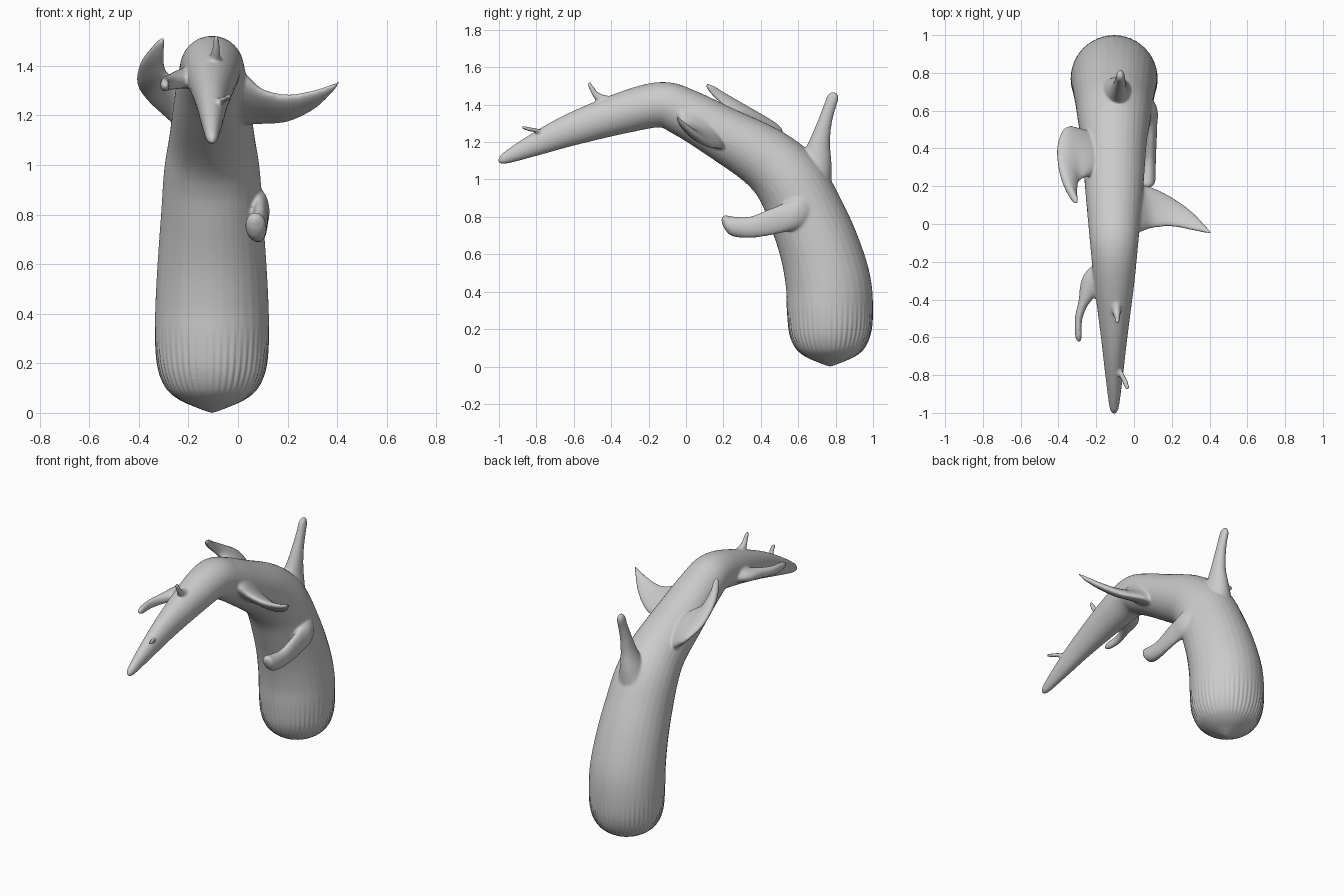
import bpy, bmesh, math
from mathutils import Vector

X0 = -0.105   # trunk centre line in x
RING = 32


def spline(rows, steps):
    """Catmull-Rom through rows of (centre, half chord, thickness) numbers."""
    out = []
    for i in range(len(rows) - 1):
        p = [rows[max(0, min(len(rows) - 1, i + k))] for k in (-1, 0, 1, 2)]
        for s in range(steps):
            t = s / steps
            out.append([0.5 * (2 * b + (c - a) * t + (2 * a - 5 * b + 4 * c - d) * t * t
                               + (3 * b - a - 3 * c + d) * t ** 3) for a, b, c, d in zip(*p)])
    out.append(list(rows[-1]))
    return out


def loft(bm, rows, steps=6):
    """Closed skin of elliptical sections."""
    pts = spline(rows, steps)
    rings = []
    for i, r in enumerate(pts):
        c, h = Vector(r[:3]), Vector(r[3:6])
        tan = Vector(pts[min(i + 1, len(pts) - 1)][:3]) - Vector(pts[max(i - 1, 0)][:3])
        n = h.cross(tan).normalized() * max(r[6], 0.001)
        rings.append([bm.verts.new(c + h * math.cos(a) + n * math.sin(a))
                      for a in (2 * math.pi * k / RING for k in range(RING))])
    for a, b in zip(rings, rings[1:]):
        for k in range(RING):
            j = (k + 1) % RING
            bm.faces.new((a[k], a[j], b[j], b[k]))
    bm.faces.new(rings[0][::-1])
    bm.faces.new(rings[-1])


def tube(rows):       # (x, y, z, half width in x, half thickness)
    return [(x, y, z, w, 0, 0, t) for x, y, z, w, t in rows]


def upright(rows):    # (x, y, z, half height in z, half thickness)
    return [(x, y, z, 0, 0, h, t) for x, y, z, h, t in rows]


def blade(rows):      # (edge A, edge B, half thickness)
    return [(*((Vector(a) + Vector(b)) / 2), *((Vector(b) - Vector(a)) / 2), t) for a, b, t in rows]


bm = bmesh.new()

# bent tapering trunk: y, z, half width, half depth
trunk = [(.77, 0, .004, .004), (.77, .025, .07, .07), (.77, .055, .135, .135),
         (.77, .10, .185, .185), (.77, .18, .218, .218), (.77, .30, .23, .23),
         (.76, .45, .228, .228), (.715, .63, .218, .215), (.645, .81, .205, .203),
         (.56, .98, .193, .19), (.43, 1.11, .172, .17), (.2, 1.245, .155, .145),
         (0, 1.355, .137, .13), (-.13, 1.40, .125, .122), (-.32, 1.362, .106, .112),
         (-.6, 1.272, .07, .088), (-.8, 1.19, .047, .062), (-.95, 1.122, .028, .035),
         (-.99, 1.102, .018, .02), (-1.005, 1.096, .004, .005)]
loft(bm, tube([(X0, *r) for r in trunk]))

# tall spike on the back of the bend
loft(bm, tube([(-.1, .66, .96, .12, .12), (-.09, .695, 1.10, .068, .085), (-.08, .715, 1.2, .045, .056),
               (-.075, .74, 1.3, .033, .039), (-.072, .765, 1.38, .026, .033),
               (-.072, .785, 1.44, .022, .031), (-.072, .79, 1.468, .01, .014)]))

# upswept fin on the right
loft(bm, blade([((-.03, -.06, 1.40), (-.03, .24, 1.17), .09), ((.035, -.04, 1.35), (.035, .205, 1.17), .05),
                ((.1, -.02, 1.30), (.1, .19, 1.172), .033), ((.2, -.012, 1.28), (.2, .14, 1.18), .027),
                ((.3, -.03, 1.297), (.3, .07, 1.225), .02), ((.37, -.045, 1.32), (.37, .0, 1.285), .013),
                ((.408, -.052, 1.338), (.408, -.042, 1.33), .004)]))

# raised curled fin on the left
loft(bm, blade([((-.17, .27, 1.27), (-.17, .46, 1.11), .06), ((-.25, .25, 1.34), (-.27, .50, 1.19), .045),
                ((-.29, .225, 1.37), (-.36, .515, 1.265), .03), ((-.30, .19, 1.41), (-.405, .42, 1.33), .026),
                ((-.30, .14, 1.46), (-.395, .28, 1.41), .023), ((-.298, .115, 1.495), (-.345, .165, 1.48), .02),
                ((-.302, .108, 1.515), (-.312, .12, 1.512), .006)]))

# forward-reaching limb low on the right
loft(bm, upright([(-.02, .68, .84, .13, .08), (.065, .60, .825, .095, .06), (.088, .52, .795, .078, .035),
                  (.09, .44, .77, .07, .03), (.083, .34, .745, .057, .033), (.073, .25, .75, .053, .042),
                  (.07, .21, .77, .04, .036), (.07, .19, .785, .012, .012)]))

# small limb on the left of the neck
loft(bm, upright([(-.14, -.28, 1.36, .06, .10), (-.215, -.315, 1.35, .04, .07), (-.265, -.41, 1.337, .033, .03),
                  (-.293, -.50, 1.328, .03, .02), (-.294, -.59, 1.322, .025, .018),
                  (-.29, -.625, 1.32, .008, .008)]))

# two thin spikes along the neck
loft(bm, tube([(-.1, -.38, 1.38, .05, .08), (-.095, -.44, 1.42, .028, .036), (-.09, -.483, 1.455, .018, .018),
               (-.088, -.505, 1.49, .014, .014), (-.088, -.522, 1.52, .009, .009)]))
loft(bm, upright([(-.1, -.72, 1.21, .04, .03), (-.085, -.765, 1.245, .02, .017), (-.065, -.80, 1.262, .013, .014),
                  (-.045, -.84, 1.27, .012, .014), (-.034, -.875, 1.28, .009, .012)]))

bmesh.ops.recalc_face_normals(bm, faces=bm.faces)
mesh = bpy.data.meshes.new("branched_trunk")
bm.to_mesh(mesh)
bm.free()
trunk_obj = bpy.data.objects.new("branched_trunk", mesh)
bpy.context.collection.objects.link(trunk_obj)
bpy.context.view_layer.objects.active = trunk_obj
trunk_obj.select_set(True)

# fuse all parts into one soft skin
rm = trunk_obj.modifiers.new("fuse", 'REMESH')
rm.mode = 'VOXEL'
rm.voxel_size = 0.007
sm = trunk_obj.modifiers.new("soften", 'SMOOTH')
sm.factor = 0.5
sm.iterations = 8
for m in ("fuse", "soften"):
    bpy.ops.object.modifier_apply(modifier=m)

# shallow ribs around the rounded foot
for v in trunk_obj.data.vertices:
    if v.co.z < 0.36:
        dx, dy = v.co.x - X0, v.co.y - 0.77
        r = math.hypot(dx, dy)
        fade = min(1, (0.36 - v.co.z) / 0.2) * min(1, r / 0.2)
        k = 1 + 0.012 * fade * math.cos(48 * math.atan2(dy, dx))
        v.co.x, v.co.y = X0 + dx * k, 0.77 + dy * k

# stand it on the ground
low = min(v.co.z for v in trunk_obj.data.vertices)
for v in trunk_obj.data.vertices:
    v.co.z -= low
bpy.ops.object.shade_smooth()
